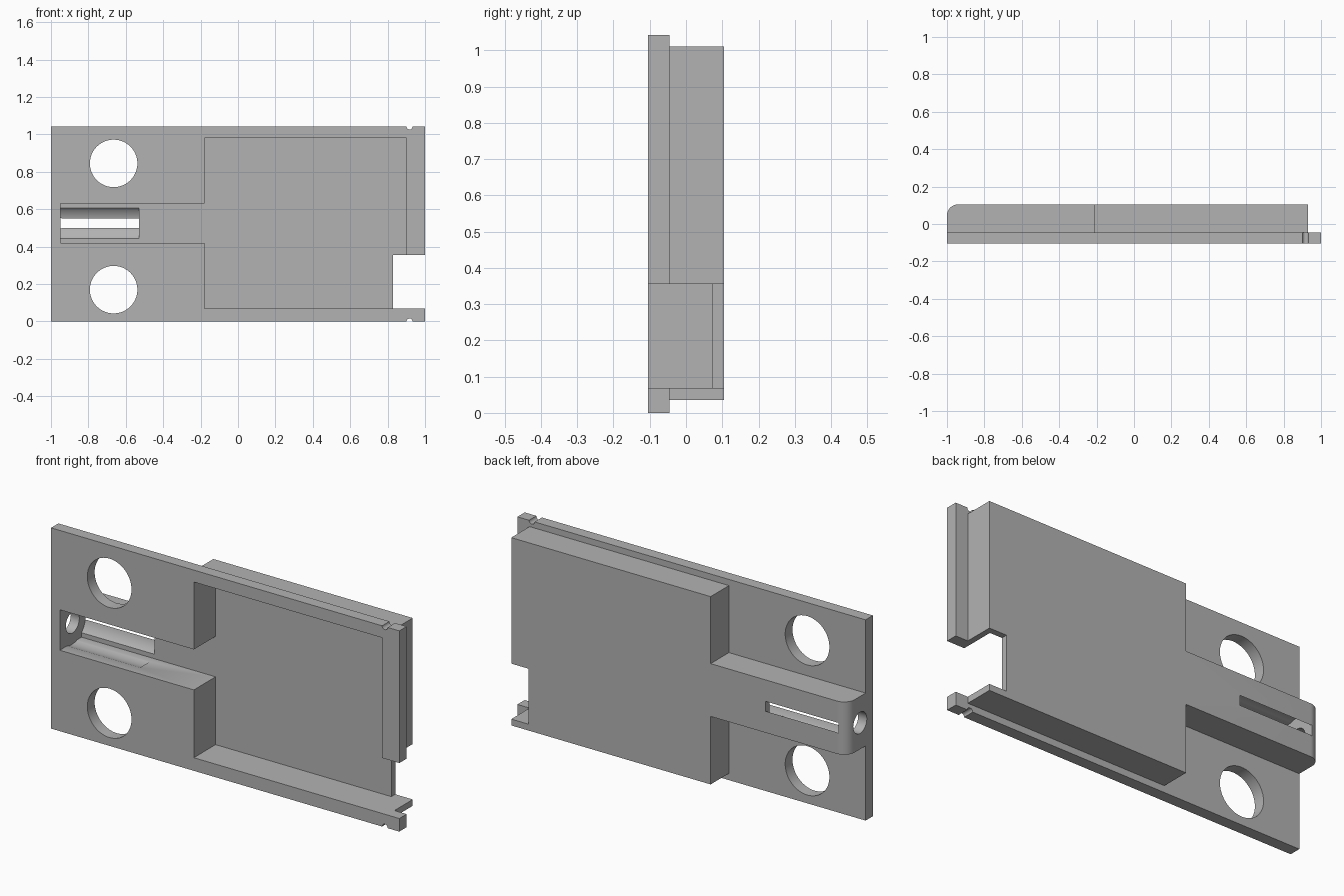
import bpy, bmesh, math
from mathutils import Matrix, Vector

cube = bpy.data.objects.get("Cube")
if cube:
    bpy.data.objects.remove(cube, do_unlink=True)

grey = bpy.data.materials.new("plain grey")
grey.use_nodes = True
grey.diffuse_color = (0.45, 0.45, 0.45, 1)
grey.node_tree.nodes["Principled BSDF"].inputs["Base Color"].default_value = (0.45, 0.45, 0.45, 1)


def make(name, bm):
    mesh = bpy.data.meshes.new(name)
    bm.to_mesh(mesh)
    bm.free()
    obj = bpy.data.objects.new(name, mesh)
    bpy.context.collection.objects.link(obj)
    mesh.materials.append(grey)
    return obj


def block(name, x, y, z):
    """Box given by its low and high limits on each axis."""
    bm = bmesh.new()
    bmesh.ops.create_cube(bm, size=1)
    for v in bm.verts:
        v.co = Vector([lim[0] if c < 0 else lim[1] for c, lim in zip(v.co, (x, y, z))])
    return make(name, bm)


def rod(name, centre, radius, length, axis, sides=64):
    """Cylinder along the x or y axis."""
    bm = bmesh.new()
    turn = Matrix.Rotation(math.pi / 2, 4, "Y" if axis == "x" else "X")
    bmesh.ops.create_cone(bm, cap_ends=True, segments=sides, radius1=radius, radius2=radius,
                          depth=length, matrix=Matrix.Translation(centre) @ turn)
    return make(name, bm)


def combine(body, tool, operation):
    """Apply a boolean and remove the tool."""
    mod = body.modifiers.new("join", "BOOLEAN")
    mod.operation, mod.solver, mod.object = operation, "EXACT", tool
    graph = bpy.context.evaluated_depsgraph_get()
    mesh = bpy.data.meshes.new_from_object(body.evaluated_get(graph))
    body.modifiers.clear()
    body.data = mesh
    bpy.data.objects.remove(tool, do_unlink=True)


FRONT, STEP, BACK, FLOOR = -0.105, -0.045, 0.105, 0.073
MID = 0.525

# Face plate
body = block("housing", (-1, 1), (FRONT, STEP), (0, 1.042))

# Raised case and arm behind the plate, arm end rounded
case = block("case", (-0.215, 0.93), (-0.075, BACK), (0.035, 1.01))
arm = block("arm", (-1, 0), (-0.075, BACK), (0.388, 0.662))
bm = bmesh.new()
bm.from_mesh(arm.data)
corner = [e for e in bm.edges if all(v.co.x < -0.9 and v.co.y > 0 for v in e.verts)]
bmesh.ops.bevel(bm, geom=corner, offset=0.06, segments=12, profile=0.5, affect="EDGES")
bm.to_mesh(arm.data)
bm.free()
combine(case, arm, "UNION")
combine(body, case, "UNION")

# Cavity and channel open to the front
cavity = block("cavity", (-0.18, 0.9), (-0.2, FLOOR), (0.068, 0.98))
channel = block("channel", (-0.95, 0), (-0.2, FLOOR), (0.42, 0.63))
combine(cavity, channel, "UNION")
combine(body, cavity, "DIFFERENCE")

# Side notch
combine(body, block("notch", (0.83, 1.1), (-0.2, 0.2), (0.068, 0.356)), "DIFFERENCE")

# Round seat that breaks through the back as a slot, and its end hole
combine(body, rod("seat", (-0.74, -0.005, MID), 0.113, 0.42, "x", 96), "DIFFERENCE")
combine(body, rod("end_hole", (-0.98, 0, MID), 0.055, 0.2, "x"), "DIFFERENCE")

# Two large holes and two small edge grooves
for z in (0.17, 0.845):
    combine(body, rod("plate_hole", (-0.665, -0.075, z), 0.127, 0.2, "y"), "DIFFERENCE")
for z in (0, 1.042):
    combine(body, rod("edge_groove", (0.917, -0.095, z), 0.016, 0.1, "y", 16), "DIFFERENCE")

# Smooth the round parts, keep the edges sharp
bpy.ops.object.select_all(action="DESELECT")
bpy.context.view_layer.objects.active = body
body.select_set(True)
bpy.ops.object.shade_smooth_by_angle(angle=math.radians(25))
